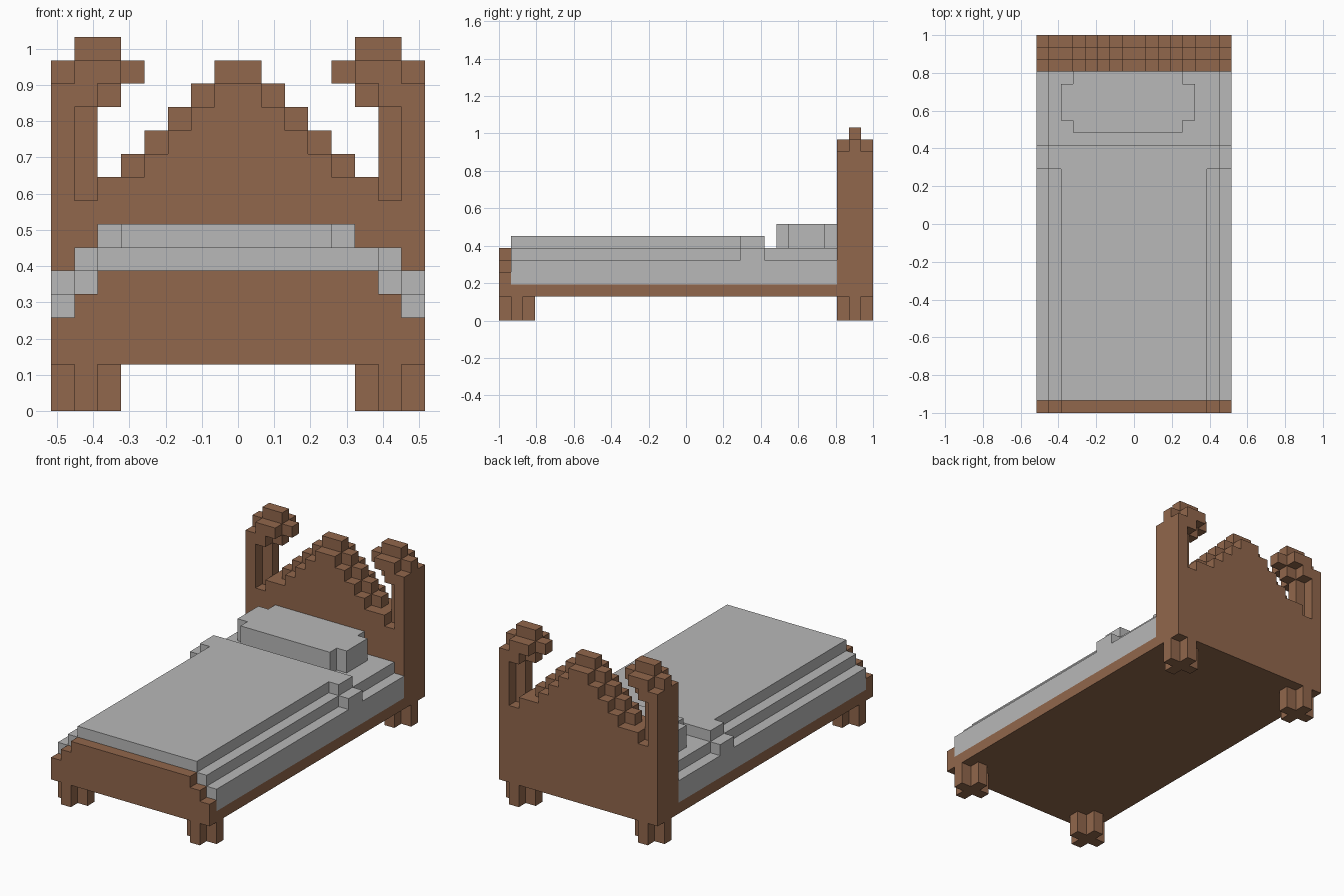
import bpy
import bmesh
import math
from mathutils import Vector

cube = bpy.data.objects.get("Cube")
if cube:
    bpy.data.objects.remove(cube, do_unlink=True)

U = 2 / 31                      # one block; the bed is 16 x 31 x 16 blocks
AXES = [Vector(a) for a in ((1, 0, 0), (0, 1, 0), (0, 0, 1))]


def material(name, rgb):
    """Flat colour from 0-255 sRGB values."""
    linear = [((c / 255 + 0.055) / 1.055) ** 2.4 for c in rgb] + [1]
    mat = bpy.data.materials.new(name)
    mat.use_nodes = True
    mat.diffuse_color = linear
    bsdf = mat.node_tree.nodes["Principled BSDF"]
    bsdf.inputs["Base Color"].default_value = linear
    bsdf.inputs["Roughness"].default_value = 0.9
    return mat


def box(x0, x1, y0, y1, z0, z1):
    return {(x, y, z) for x in range(x0, x1) for y in range(y0, y1) for z in range(z0, z1)}


def mirror(cells):
    """Add the copy on the other side of x = 0."""
    return cells | {(-x - 1, y, z) for x, y, z in cells}


def block_part(name, cells, mat):
    """Skin a set of blocks with its outer faces and merge the flat ones."""
    bm = bmesh.new()
    for cell in cells:
        centre = Vector(cell) + Vector((0.5, 0.5, 0.5))
        for i in range(3):
            for sign in (1, -1):
                n, a, b = AXES[i] * sign, AXES[(i + 1) % 3], AXES[(i + 2) % 3] * sign
                if tuple(int(v) for v in Vector(cell) + n) in cells:
                    continue
                corners = [centre + (n + a * p + b * q) / 2
                           for p, q in ((-1, -1), (1, -1), (1, 1), (-1, 1))]
                bm.faces.new([bm.verts.new((c - Vector((0, 15.5, 0))) * U) for c in corners])
    bmesh.ops.remove_doubles(bm, verts=bm.verts, dist=1e-4)
    bmesh.ops.dissolve_limit(bm, angle_limit=math.radians(1), verts=bm.verts, edges=bm.edges)
    mesh = bpy.data.meshes.new(name)
    bm.to_mesh(mesh)
    bm.free()
    mesh.materials.append(mat)
    bpy.context.collection.objects.link(bpy.data.objects.new(name, mesh))


wood = material("brown wood", (145, 103, 76))
cloth = material("grey cloth", (184, 184, 184))

# Legs with a plus-shaped section
for end, y in (("front", 0), ("back", 28)):
    leg = box(5, 8, y + 1, y + 2, 0, 2) | box(6, 7, y, y + 3, 0, 2)
    block_part(end + "_left_leg", leg, wood)
    block_part(end + "_right_leg", {(-x - 1, b, z) for x, b, z in leg}, wood)

# Bed base and stepped footboard
block_part("bed_base", box(-8, 8, 0, 31, 2, 3), wood)
block_part("footboard", mirror(box(0, 6, 0, 1, 3, 6) | box(6, 7, 0, 1, 3, 5)
                               | box(7, 8, 0, 1, 3, 4)), wood)

# Headboard: thick panel, stepped crest with a raised middle layer
head = box(0, 8, 28, 31, 3, 9)
for x, (outer, middle) in enumerate(((14, 15), (13, 14), (12, 13), (11, 12), (10, 11), (10, 10))):
    head |= box(x, x + 1, 28, 31, 9, outer) | box(x, x + 1, 29, 30, 9, middle)
# Posts with a recessed inner strip
head |= box(7, 8, 28, 31, 9, 14) | box(6, 7, 29, 30, 9, 14)
# Post knobs
head |= box(6, 8, 28, 31, 13, 14) | box(5, 6, 29, 30, 13, 14)
head |= box(5, 7, 28, 31, 14, 15) | box(4, 8, 29, 30, 14, 15)
head |= box(5, 7, 29, 30, 15, 16)
block_part("headboard", mirror(head), wood)

# Mattress, blanket with a folded end, and pillow
block_part("mattress", mirror(box(0, 7, 1, 28, 3, 6) | box(7, 8, 1, 28, 3, 5)), cloth)
block_part("blanket", mirror(box(0, 6, 1, 22, 6, 7) | box(6, 7, 20, 22, 6, 7)
                             | box(7, 8, 20, 22, 5, 6)), cloth)
block_part("pillow", box(-6, 5, 24, 27, 6, 8) | box(-5, 4, 23, 28, 6, 8), cloth)
